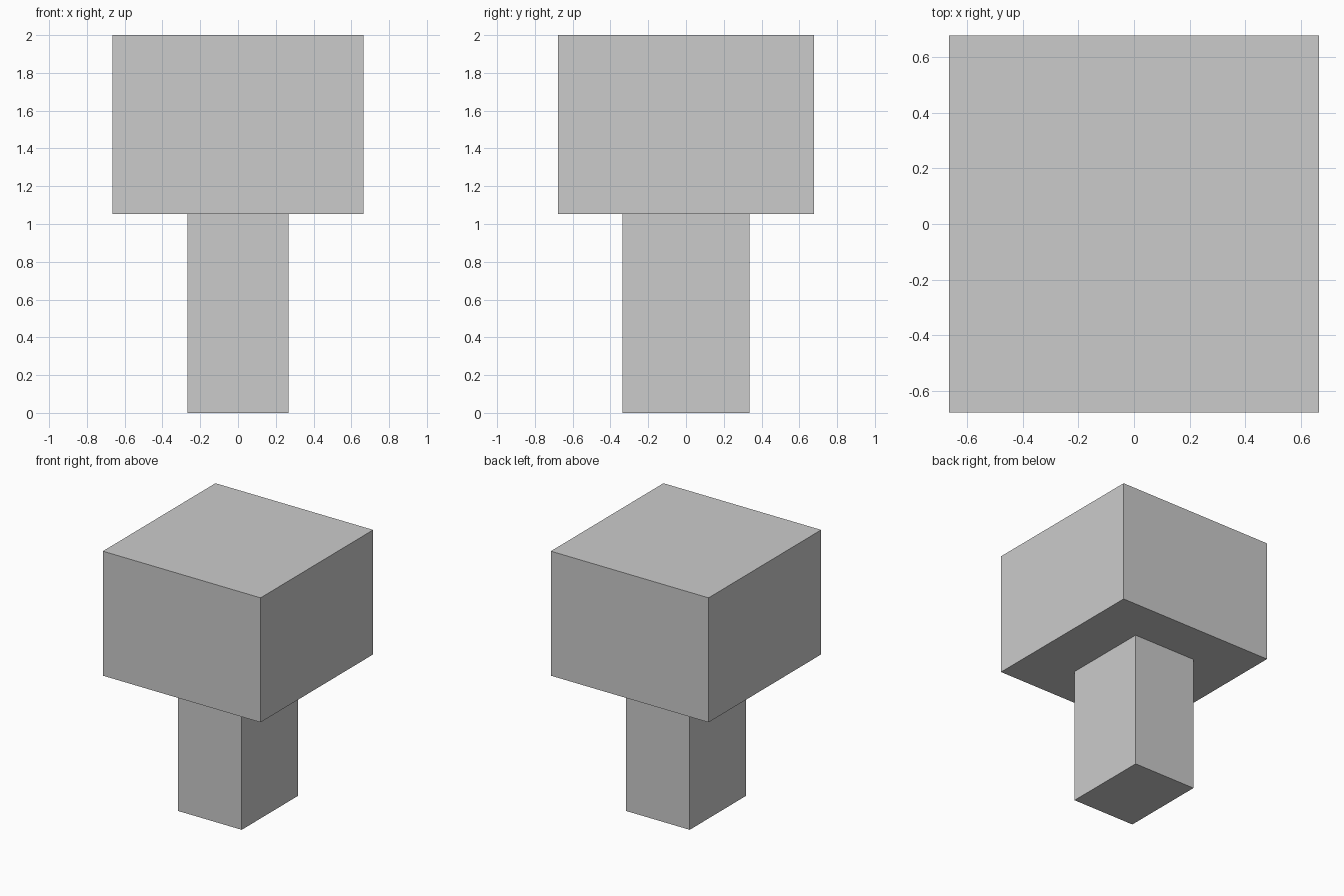
import bpy

if "Cube" in bpy.data.objects:
    bpy.data.objects.remove(bpy.data.objects["Cube"])


def box(name, width, depth, z0, z1):
    bpy.ops.mesh.primitive_cube_add(size=1, location=(0, 0, (z0 + z1) / 2))
    obj = bpy.context.object
    obj.name = name
    obj.scale = (width, depth, z1 - z0)
    bpy.ops.object.transform_apply(location=False, rotation=False, scale=True)
    return obj


JOINT = 1.053  # height where the block rests on the post

# Narrow supporting post
box("post", 0.535, 0.674, 0, JOINT)
# Wide block on top
box("top_block", 1.327, 1.353, JOINT, 2)
